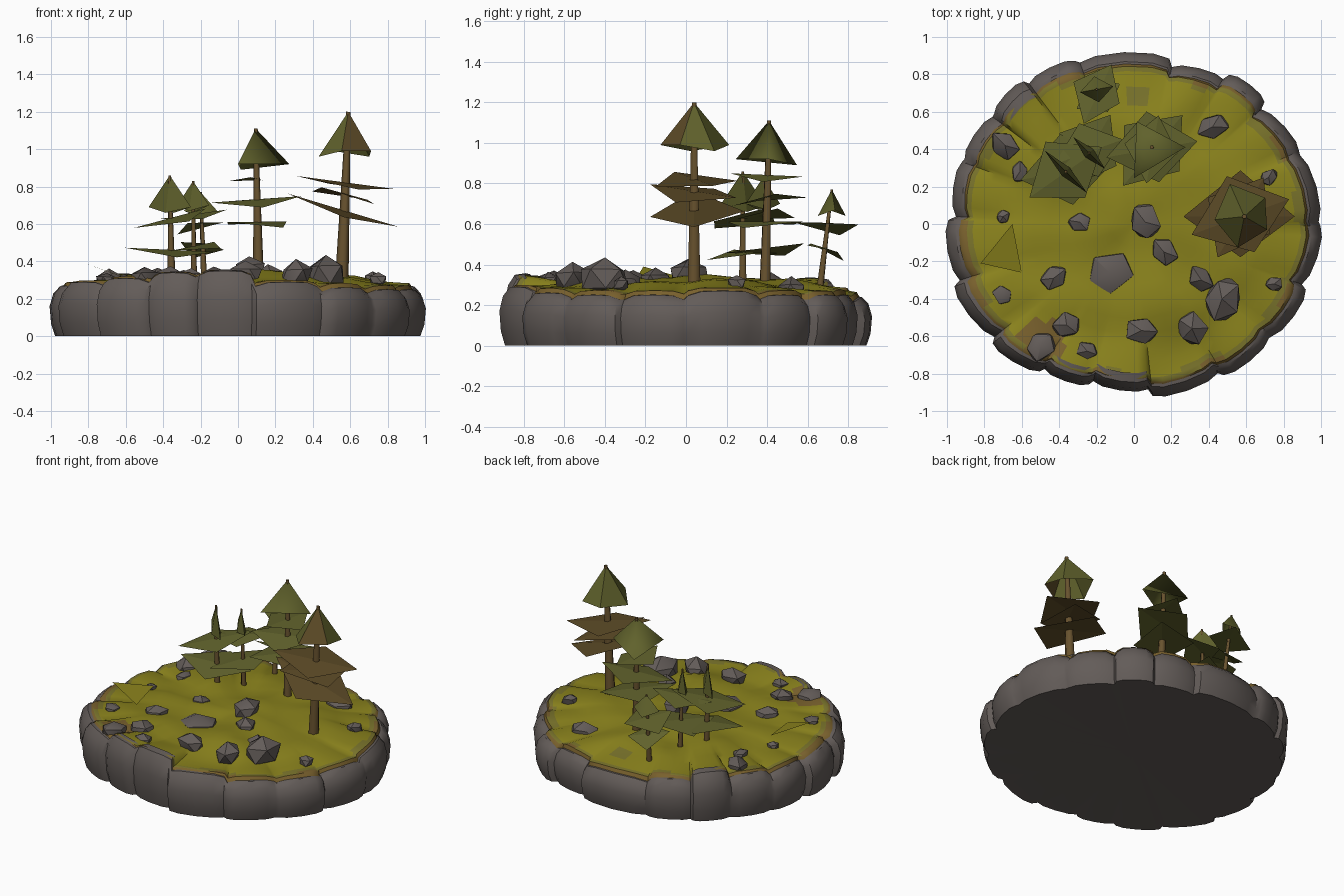
import bpy, bmesh, math, random
from math import sin, cos, radians, tau
from mathutils import Vector, noise

random.seed(7)
if "Cube" in bpy.data.objects:
    bpy.data.objects.remove(bpy.data.objects["Cube"])


def material(name, *rgb):
    m = bpy.data.materials.new(name)
    m.use_nodes = True
    m.diffuse_color = (*rgb, 1)
    bsdf = m.node_tree.nodes["Principled BSDF"]
    bsdf.inputs["Base Color"].default_value = (*rgb, 1)
    bsdf.inputs["Roughness"].default_value = 0.9
    return m


ROCK = material("grey_rock", .125, .107, .099)
GRASS = material("olive_grass", .255, .225, .012)
DIRT = material("brown_dirt", .19, .118, .026)
MOSS = material("dark_moss", .19, .17, .024)
LEAF = material("green_foliage", .118, .122, .025)
DRY = material("dry_foliage", .108, .07, .02)
BARK = material("bark", .14, .086, .028)


def finish(name, bm, mats, smooth=None):
    mesh = bpy.data.meshes.new(name)
    bm.to_mesh(mesh)
    bm.free()
    for m in mats:
        mesh.materials.append(m)
    ob = bpy.data.objects.new(name, mesh)
    bpy.context.collection.objects.link(ob)
    if smooth:
        bpy.ops.object.select_all(action="DESELECT")
        ob.select_set(True)
        bpy.context.view_layer.objects.active = ob
        bpy.ops.object.shade_smooth_by_angle(angle=radians(smooth))


# Boulder lobes around the rim: end angle, radius, height
LOBES = (
    (25, 1, .27), (45, .985, .25), (60, 1.02, .25), (78, .97, .25), (108, 1, .24),
    (125, 1.015, .27), (140, 1.02, .33), (158, 1, .28), (178, .99, .26), (200, 1.01, .27),
    (222, 1.03, .29), (240, 1.03, .31), (256, .985, .34), (275, .97, .35), (298, 1.01, .29),
    (318, 1.01, .26), (338, 1.01, .25), (360, 1, .25))
columns = []
start = 0
for end, size, high in LOBES:
    skew = random.uniform(-.04, .04)
    for t in (.03, .2, .5, .8, .97):
        edge = abs(2 * t - 1) ** 4
        columns.append((radians(start + (end - start) * t),
                        size * (1 - .025 * edge) + skew * (t - .5), high - .03 * edge))
    start = end


def ground(x, y):
    """Height of the grass away from the rim."""
    s = math.hypot(x, y / .92)
    return .325 - .035 * s * s + .05 * noise.noise((x * 3.5, y * 3.5, 3))


def ring(bm, scale, height, follow=1):
    verts = []
    for a, r, h in columns:
        s = (1 + (r - 1) * follow) * scale
        x, y = cos(a) * s, sin(a) * s * .92
        verts.append(bm.verts.new((x, y, height(x, y, h))))
    return verts


def bridge(bm, low, high, index=0):
    n = len(low)
    for i in range(n):
        j = (i + 1) % n
        bm.faces.new((low[i], low[j], high[j], high[i])).material_index = index


def cap(bm, loop, z):
    c = bm.verts.new((0, 0, z))
    for i, v in enumerate(loop):
        bm.faces.new((v, loop[(i + 1) % len(loop)], c))


# Rock base: bulging wall and slightly hollow underside
bm = bmesh.new()
loops = [ring(bm, .97, lambda x, y, h: 0)]
for scale, part in ((.992, .25), (1, .6), (.98, .86), (.945, 1), (.89, 1.02)):
    loops.append(ring(bm, scale, lambda x, y, h: h * part))
for low, high in zip(loops, loops[1:]):
    bridge(bm, low, high)
cap(bm, loops[0][::-1], .02)
finish("rock_base", bm, [ROCK], 38)

# Grass cover with an uneven dirt and moss border
bm = bmesh.new()
outer = ring(bm, .935, lambda x, y, h: h - .005)
for scale, index in ((.918, 1), (.89, 2), (.86, 0), (.8, 0), (.74, 0), (.69, 0), (.64, 0),
                     (.55, 0), (.45, 0), (.35, 0), (.25, 0), (.13, 0)):
    keep = max(0, (scale - .6) / .4)
    inner = ring(bm, scale, lambda x, y, h: ground(x, y) + (h + .015 - ground(x, y)) * keep,
                 keep)
    bridge(bm, outer, inner, index)
    outer = inner
cap(bm, outer, ground(0, 0))
for f in bm.faces:
    c = f.calc_center_median()
    blotch = noise.noise((c.x * 4, c.y * 4, 8))
    if f.material_index == 2 and blotch > .2:
        f.material_index = 1
    elif math.hypot(c.x, c.y / .92) > .85 and f.material_index == 0 and blotch > .1:
        f.material_index = 2
    # Worn spots in the turf: dirt around a mossy middle, and plain moss
    worn = math.hypot(c.x + .49, c.y + .62)
    if worn < .12:
        f.material_index = 2 if worn < .05 else 1
    elif math.hypot(c.x - .04, c.y - .68) < .05:
        f.material_index = 2
finish("grass_cover", bm, [GRASS, DIRT, MOSS], 50)

# Half-buried boulders: x, y, radius, lift as a share of the radius
BOULDERS = (
    (.42, .52, .09, -.2), (-.69, .42, .09, -.2), (-.61, .28, .06, -.2), (-.7, .04, .04, -.1),
    (-.29, .01, .07, -.2), (.06, .01, .1, .1), (.16, -.15, .09, -.2), (-.13, -.26, .13, -.25),
    (-.43, -.29, .09, -.1), (-.7, -.38, .06, -.1), (.36, -.3, .08, -.1), (.47, -.4, .12, .3),
    (.31, -.56, .1, .1), (.04, -.57, .09, .1), (-.36, -.54, .08, 0), (-.25, -.68, .06, .1),
    (-.5, -.65, .09, -.1), (.72, .25, .05, -.1), (.75, -.32, .05, -.1))
for i, (x, y, r, lift) in enumerate(BOULDERS):
    bm = bmesh.new()
    bmesh.ops.create_icosphere(bm, subdivisions=1, radius=r)
    turn = random.uniform(0, tau)
    for v in bm.verts:
        p = v.co * random.uniform(.8, 1.1)
        p = Vector((p.x * 1.1, p.y * .9, p.z * .85))
        v.co = Vector((p.x * cos(turn) - p.y * sin(turn) + x,
                       p.x * sin(turn) + p.y * cos(turn) + y,
                       p.z + ground(x, y) + r * lift))
    finish(f"boulder_{i + 1}", bm, [ROCK], 35)


def trunk(name, foot, top, radius):
    axis = top - foot
    bm = bmesh.new()
    bmesh.ops.create_cone(bm, segments=6, radius1=radius, radius2=radius * .35,
                          depth=axis.length, cap_ends=True)
    turn = axis.to_track_quat("Z", "Y")
    for v in bm.verts:
        v.co = turn @ v.co + (foot + top) / 2
    finish(name, bm, [BARK], 65)


def crown(name, apex, drop, radii, yaw, smooth, last):
    """Open cap at the treetop; the last face has its own foliage."""
    bm = bmesh.new()
    tip = bm.verts.new(apex)
    n = len(radii)
    rim = []
    for k, r in enumerate(radii):
        b = radians(yaw) + k * tau / n
        rim.append(bm.verts.new(apex + Vector((r * cos(b), r * sin(b), -drop - .03 * (k % 2)))))
    for k in range(n):
        face = bm.faces.new((rim[k], rim[(k + 1) % n], tip))
        face.material_index = int(k == n - 1)
    finish(name, bm, [LEAF, last], smooth)


def branches(name, centre, r, yaw, sx, sy, mat):
    """One thin tilted sheet of foliage."""
    bm = bmesh.new()
    quad = []
    for k in range(4):
        b = radians(yaw) + k * tau / 4
        s = r * (1, .85, 1.05, .75)[k]
        x, y = s * cos(b), s * sin(b)
        quad.append(bm.verts.new(centre + Vector((x, y, sx * x + sy * y + .012 * (-1) ** k))))
    bm.faces.new((quad[0], quad[1], quad[2]))
    bm.faces.new((quad[0], quad[2], quad[3]))
    finish(name, bm, [mat])


# Trees: foot, top, trunk radius, crown (drop, rim radii, yaw, smooth angle),
# foliage sheets (height, radius, yaw, slope x, slope y), foliage material
TREES = {
    "tall_tree": ((.555, .04, .3), (.59, .04, 1.2), .036,
                  (.21, (.14, .15, .19, .16, .17), -30, None),
                  ((.81, .27, 20, -.14, .02), (.75, .24, 60, -.22, -.03),
                   (.66, .29, 0, -.3, .06)), DRY),
    "middle_tree": ((.11, .39, .28), (.095, .41, 1.11), .03,
                    (.19, (.18, .16, .19), 0, 120),
                    ((.83, .18, 80, -.08, -.03), (.72, .24, 10, .05, .12),
                     (.6, .24, 50, -.03, .03)), LEAF),
    "left_tree": ((-.355, .28, .28), (-.365, .28, .86), .022,
                  (.17, (.16, .03, .16, .03), -45, None),
                  ((.62, .23, 35, .2, .1), (.45, .24, 10, -.06, .08)), LEAF),
    "inner_tree": ((-.235, .4, .28), (-.24, .38, .83), .018,
                   (.13, (.12, .03, .12, .03), -45, None),
                   ((.64, .19, 20, .12, .05), (.47, .22, 60, .12, .05)), LEAF),
    "back_tree": ((-.18, .66, .27), (-.2, .72, .77), .018,
                  (.1, (.09, .07, .09, .07), 10, 80),
                  ((.59, .17, 65, .2, -.12), (.47, .13, 30, .05, -.4)), LEAF),
}
for name, (foot, top, radius, cone, sheets, mat) in TREES.items():
    foot, top = Vector(foot), Vector(top)
    trunk(name + "_trunk", foot, top, radius)
    crown(name + "_crown", top, *cone, mat)
    for i, (z, *shape) in enumerate(sheets):
        spot = foot.lerp(top, (z - foot.z) / (top.z - foot.z))
        branches(f"{name}_foliage_{i + 1}", spot, *shape, mat)

# Lone blade of turf sticking up near the edge
bm = bmesh.new()
bm.faces.new([bm.verts.new(p) for p in ((-.82, -.21, .39), (-.6, -.26, .31), (-.65, 0, .33))])
finish("turf_blade", bm, [GRASS])
